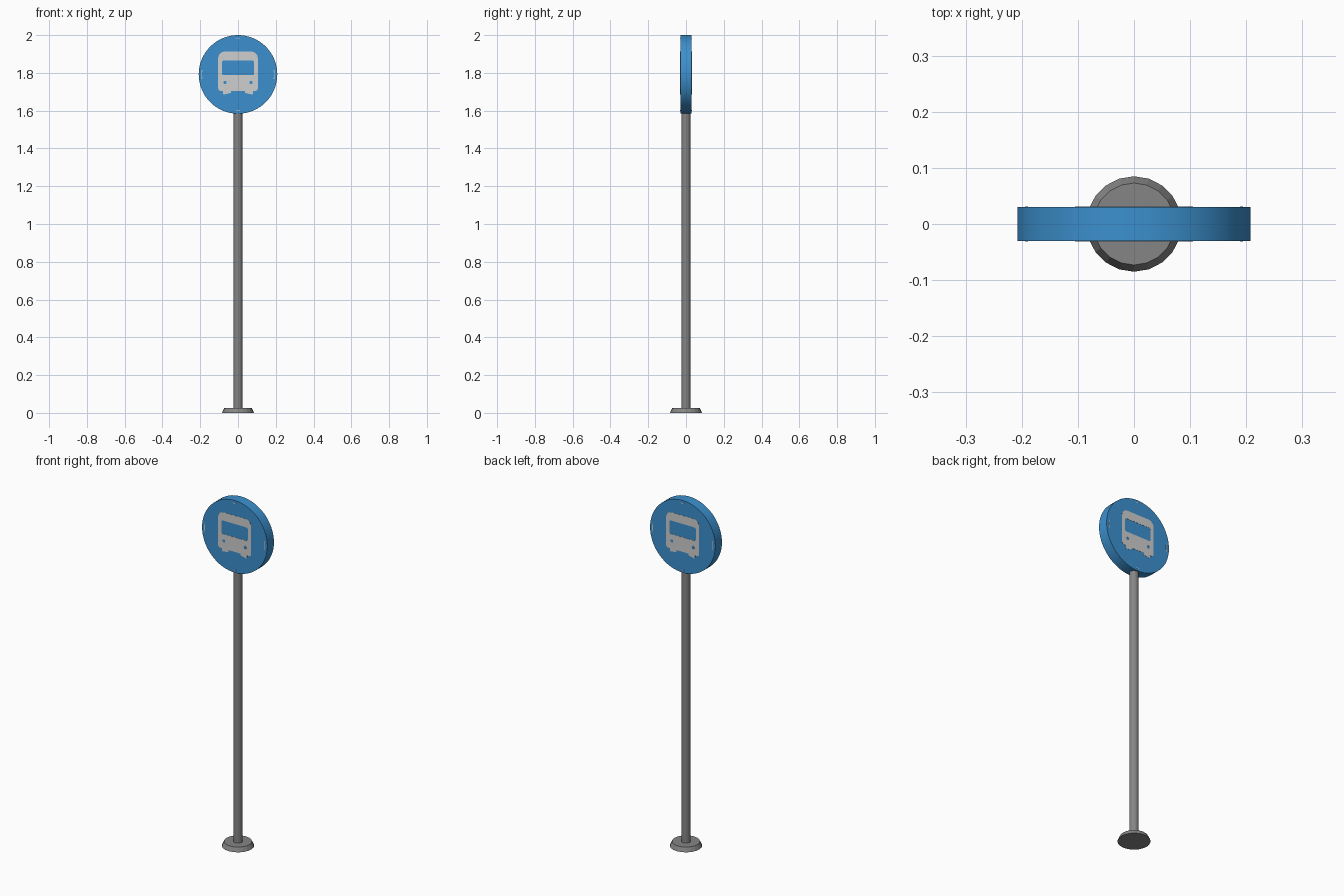
import bpy, math

if "Cube" in bpy.data.objects:
    bpy.data.objects.remove(bpy.data.objects["Cube"])

R, CZ, HALF = 0.208, 1.792, 0.03   # sign radius, centre height, half thickness


def material(name, rgb):
    m = bpy.data.materials.new(name)
    m.diffuse_color = (*rgb, 1)
    m.use_nodes = True
    m.node_tree.nodes["Principled BSDF"].inputs["Base Color"].default_value = m.diffuse_color
    return m


blue = material("sign blue", (0.045, 0.28, 0.62))
grey = material("metal grey", (0.235, 0.235, 0.235))
white = material("symbol light grey", (0.62, 0.62, 0.62))


def cone(name, r1, r2, z1, z2, sides, mat):
    bpy.ops.mesh.primitive_cone_add(vertices=sides, radius1=r1, radius2=r2,
                                    depth=z2 - z1, location=(0, 0, (z1 + z2) / 2))
    ob = bpy.context.object
    ob.name = name
    ob.data.materials.append(mat)
    return ob


def arc(cx, cy, r, a0, a1, n=5):
    return [(cx + r * math.cos(math.radians(a0 + (a1 - a0) * i / n)),
             cy + r * math.sin(math.radians(a0 + (a1 - a0) * i / n))) for i in range(n + 1)]


def rounded(x0, x1, y0, y1, r):
    return (arc(x1 - r, y1 - r, r, 0, 90) + arc(x0 + r, y1 - r, r, 90, 180)
            + arc(x0 + r, y0 + r, r, 180, 270) + arc(x1 - r, y0 + r, r, 270, 360))


def plate(name, loops, y, mat):
    """Thin upright plate from closed outlines; inner outlines become holes."""
    cu = bpy.data.curves.new(name, 'CURVE')
    cu.dimensions = '2D'
    cu.fill_mode = 'BOTH'
    cu.extrude = 0.001
    for pts in loops:
        sp = cu.splines.new('POLY')
        sp.points.add(len(pts) - 1)
        for p, (a, b) in zip(sp.points, pts):
            p.co = (a, b, 0, 1)
        sp.use_cyclic_u = True
    cu.materials.append(mat)
    ob = bpy.data.objects.new(name, cu)
    bpy.context.collection.objects.link(ob)
    ob.location = (0, y, CZ)
    ob.rotation_euler = (math.pi / 2, 0, 0)
    bpy.ops.object.select_all(action='DESELECT')
    bpy.context.view_layer.objects.active = ob
    ob.select_set(True)
    bpy.ops.object.convert(target='MESH')


# Foot plate and pole
cone("base", 0.085, 0.073, 0, 0.025, 20, grey)
cone("pole", 0.024, 0.024, 0.02, 1.61, 20, grey)
bpy.ops.object.shade_smooth_by_angle(angle=math.radians(40))

# Round sign board
board = cone("sign_board", R, R, -HALF, HALF, 64, blue)
board.location = (0, 0, CZ)
board.rotation_euler = (math.pi / 2, 0, 0)
bpy.ops.object.shade_smooth_by_angle(angle=math.radians(40))

# Bus symbol outline: rounded body with two wheels below, right half mirrored
half = ([(0.038, -0.088), (0.038, -0.098)] + arc(0.072, -0.098, 0.008, -90, 0)
        + [(0.080, -0.088)] + arc(0.090, -0.073, 0.015, -90, 0)
        + arc(0.070, 0.086, 0.035, 0, 90))
body = half + [(-x, z) for x, z in reversed(half)]
window = rounded(-0.085, 0.085, -0.004, 0.073, 0.010)
lamps = [arc(s * 0.069, -0.043, 0.009, 0, 337.5, 15) for s in (-1, 1)]

# Symbol and faint rim dashes on both faces
for side, y in (("front", -HALF), ("back", HALF)):
    plate(side + "_bus_symbol", [body, window] + lamps, y, white)
    dashes = []
    for a in (0, 90, 180, 270):
        w = 7 if a % 180 == 0 else 3
        dashes.append(arc(0, 0, 0.194, a - w, a + w) + arc(0, 0, 0.190, a + w, a - w))
    plate(side + "_rim_dashes", dashes, y, white)
